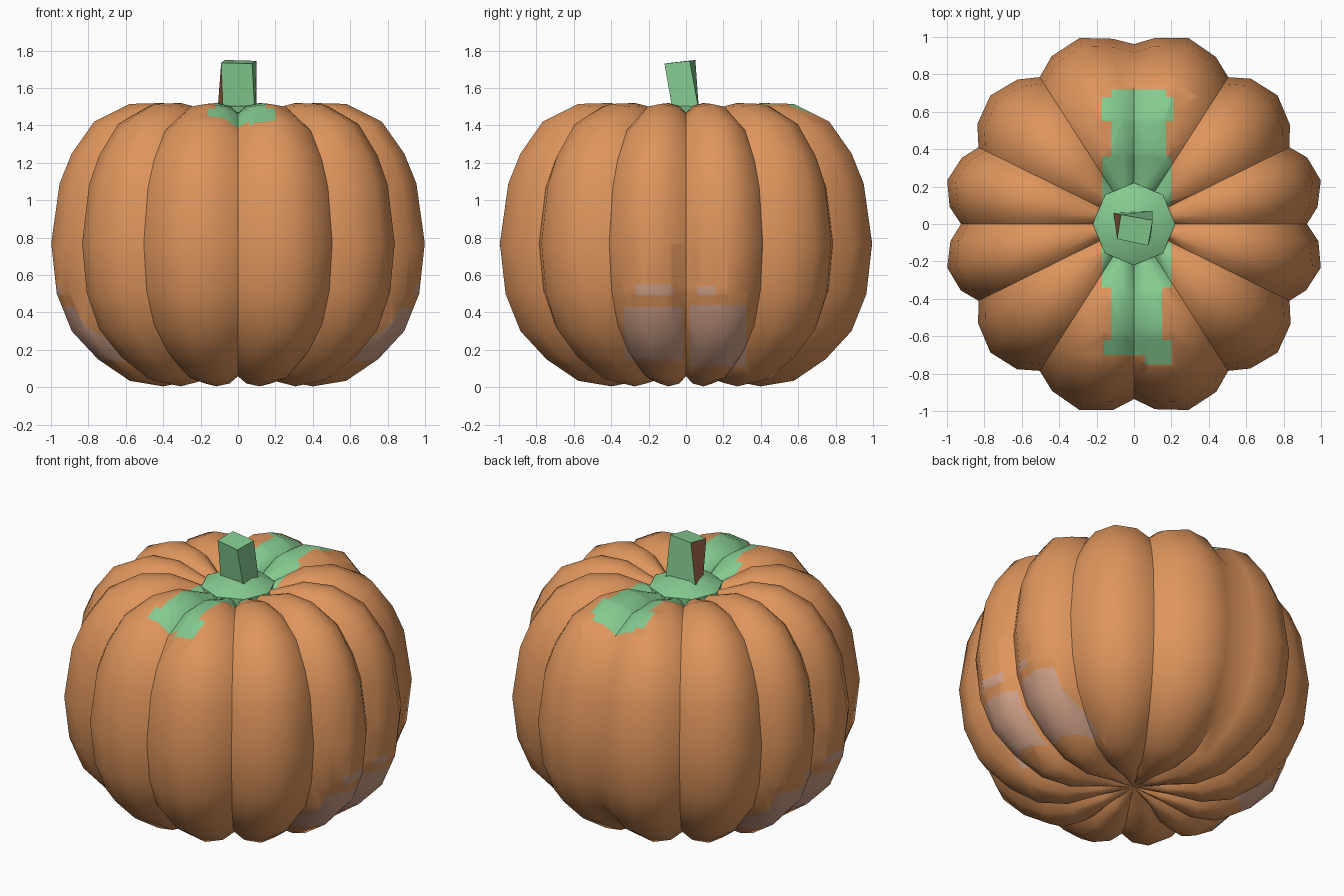
import bpy, bmesh, math
from mathutils import Vector

if "Cube" in bpy.data.objects:
    bpy.data.objects.remove(bpy.data.objects["Cube"])


def material(name, rgb):
    m = bpy.data.materials.new(name)
    m.diffuse_color = (*rgb, 1)
    m.use_nodes = True
    m.node_tree.nodes["Principled BSDF"].inputs["Base Color"].default_value = m.diffuse_color
    return m


orange = material("orange_skin", (0.73, 0.30, 0.107))
green = material("stem_green", (0.235, 0.597, 0.279))
pale = material("pale_patch", (0.64, 0.36, 0.25))
brown = material("stem_brown", (0.40, 0.15, 0.08))


def make_object(name, bm, mats, angle):
    bmesh.ops.recalc_face_normals(bm, faces=bm.faces)
    me = bpy.data.meshes.new(name)
    bm.to_mesh(me)
    bm.free()
    for m in mats:
        me.materials.append(m)
    ob = bpy.data.objects.new(name, me)
    bpy.context.collection.objects.link(ob)
    bpy.ops.object.select_all(action='DESELECT')
    ob.select_set(True)
    bpy.context.view_layer.objects.active = ob
    bpy.ops.object.shade_smooth_by_angle(angle=math.radians(angle))
    return ob


def bridge(bm, lower, upper):
    n = len(lower)
    return [bm.faces.new((lower[i], lower[(i + 1) % n], upper[(i + 1) % n], upper[i]))
            for i in range(n)]


def paint(bm, lo, hi, index):
    """Cut the faces along a box and colour the faces inside it."""
    def touching():
        out = []
        for f in bm.faces:
            if all(max(v.co[a] for v in f.verts) > lo[a] and
                   min(v.co[a] for v in f.verts) < hi[a] for a in range(3)):
                out.append(f)
        return out
    for a in range(3):
        for value in (lo[a], hi[a]):
            if abs(value) > 2:
                continue
            normal, point = Vector((0, 0, 0)), Vector((0, 0, 0))
            normal[a], point[a] = 1, value
            faces = touching()
            geom = list({v for f in faces for v in f.verts}) + \
                list({e for f in faces for e in f.edges}) + faces
            bmesh.ops.bisect_plane(bm, geom=geom, dist=1e-5, plane_co=point, plane_no=normal)
    for f in bm.faces:
        c = f.calc_center_median()
        if all(lo[a] < c[a] < hi[a] for a in range(3)):
            f.material_index = index


# Pumpkin body: twelve lobes swept around one crest profile
profile = [(0.2, 0.045), (0.4, 0.005), (0.58, 0.035), (0.75, 0.15), (0.89, 0.3),
           (0.97, 0.5), (1.0, 0.77), (0.955, 1.09), (0.89, 1.25), (0.77, 1.42),
           (0.58, 1.515), (0.4, 1.52), (0.22, 1.45)]
quarter = [0, 26, 57]
valleys = [q for q in quarter] + [90] + [180 - q for q in quarter[:0:-1]]
valleys += [180 + v for v in valleys if v < 180] + [360]
valleys = sorted(set(valleys) | {123, 154, 180})
columns = []  # angle, radial factor, height factor
for a, b in zip(valleys, valleys[1:]):
    for t, r, h in ((0, 0.925, 0.93), (0.2, 0.985, 0.98), (0.5, 1.025, 1.0), (0.8, 0.99, 0.98)):
        if t == 0 and a == 90:
            r = 0.95
        columns.append((math.radians(a + (b - a) * t), r, h))

bm = bmesh.new()
rings = []
for r, z in profile:
    rings.append([bm.verts.new((r * fr * math.cos(a), 1.012 * r * fr * math.sin(a),
                                0.77 + (z - 0.77) * fh)) for a, fr, fh in columns])
for low, up in zip(rings, rings[1:]):
    bridge(bm, low, up)
for ring, z in ((rings[0], 0.09), (rings[-1], 1.40)):
    centre = bm.verts.new((0, 0, z))
    for i in range(len(ring)):
        bm.faces.new((ring[i], ring[(i + 1) % len(ring)], centre))
bmesh.ops.recalc_face_normals(bm, faces=bm.faces)
bmesh.ops.triangulate(bm, faces=bm.faces)

# Green stripe running over the top
for x0, x1, y0, y1 in ((-0.12, 0.15, -0.69, -0.1), (-0.17, 0.2, -0.34, -0.1),
                       (-0.16, 0.2, -0.70, -0.62), (0.06, 0.2, -0.75, -0.68),
                       (-0.17, 0.2, 0.1, 0.36), (-0.12, 0.17, 0.36, 0.72),
                       (-0.17, 0.21, 0.55, 0.68)):
    paint(bm, (x0, y0, 1.2), (x1, y1, 9), 1)
# Pale patches low on both sides
for x0, x1 in ((0.1, 9), (-9, -0.1)):
    for y0, y1, z0, z1 in ((-0.33, -0.02, 0.14, 0.43), (0.02, 0.32, 0.11, 0.44),
                           (-0.27, -0.07, 0.49, 0.55), (0.06, 0.16, 0.49, 0.54)):
        paint(bm, (x0, y0, z0), (x1, y1, z1), 2)
make_object("pumpkin_body", bm, [orange, green, pale], 48)

# Stem collar: low eight-sided cone
bm = bmesh.new()
rings = [[bm.verts.new((r * math.cos(math.pi * (i + 0.5) / 4 + 0.39),
                        r * math.sin(math.pi * (i + 0.5) / 4 + 0.39), z)) for i in range(8)]
         for r, z in ((0.22, 1.40), (0.22, 1.445), (0.1, 1.505))]
for low, up in zip(rings, rings[1:]):
    bridge(bm, low, up)
bm.faces.new(rings[0])
bm.faces.new(rings[-1])
make_object("stem_collar", bm, [green], 35)

# Stem: slightly twisted, forward-leaning four-sided post
bm = bmesh.new()
base = [bm.verts.new((x, y, 1.47)) for x, y in
        ((-0.08, -0.06), (0.09, -0.07), (0.1, 0.07), (-0.11, 0.06))]
top = [bm.verts.new(p) for p in ((-0.09, -0.08, 1.735), (0.075, -0.115, 1.73),
                                 (0.1, 0.02, 1.745), (-0.07, 0.05, 1.75))]
sides = bridge(bm, base, top)
sides[3].material_index = 1
bm.faces.new(top)
bm.faces.new(base)
make_object("stem", bm, [green, brown], 30)
